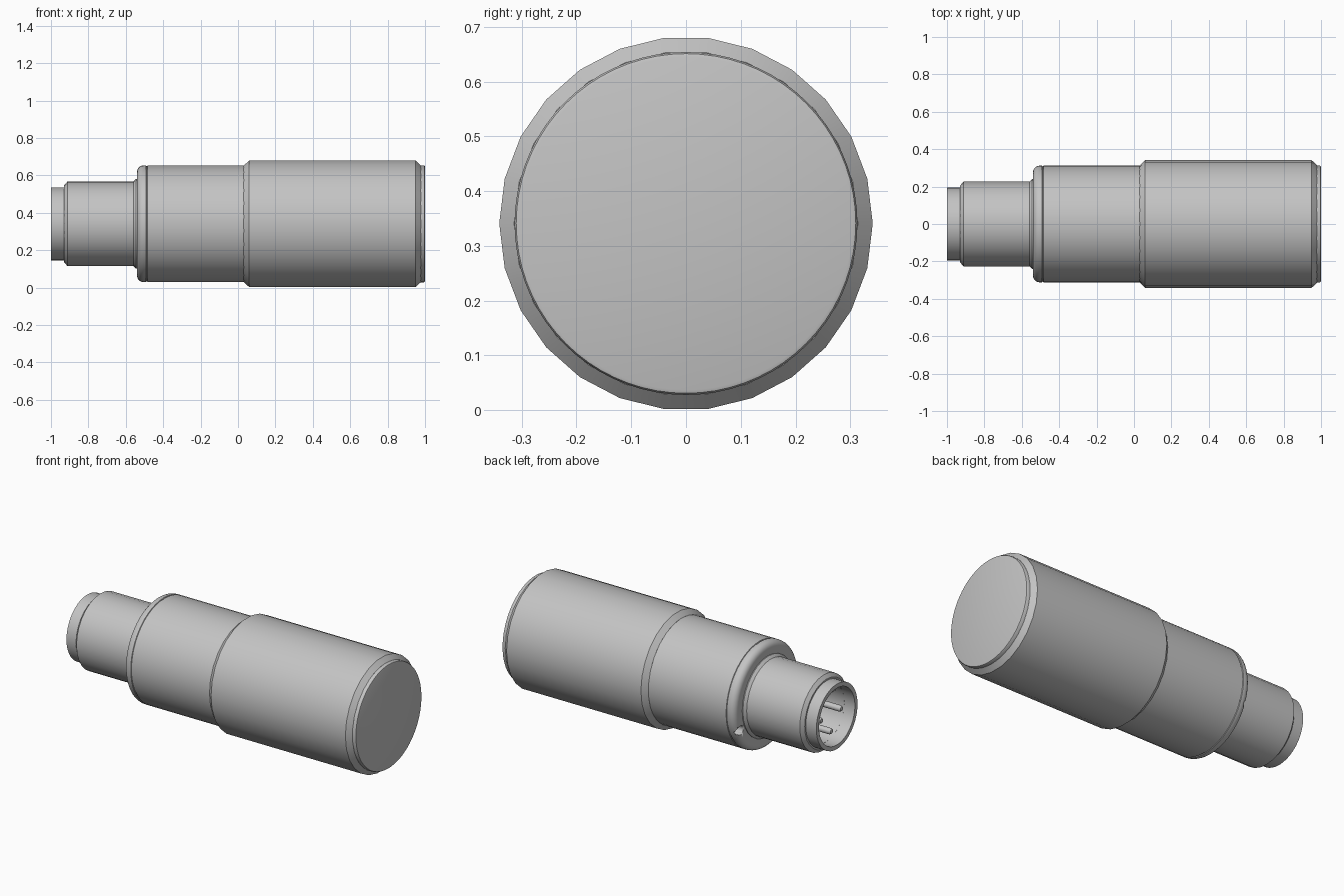
import bpy, bmesh, math
from mathutils import Matrix, Vector

if "Cube" in bpy.data.objects:
    bpy.data.objects.remove(bpy.data.objects["Cube"], do_unlink=True)

AXIS_Z = 0.341

metal = bpy.data.materials.new("Grey Metal")
metal.use_nodes = True
metal.diffuse_color = (0.55, 0.55, 0.55, 1)
metal.node_tree.nodes["Principled BSDF"].inputs["Base Color"].default_value = (0.55, 0.55, 0.55, 1)


def finish(name, bm, smooth=35):
    """Turn a bmesh into a shaded object."""
    bmesh.ops.recalc_face_normals(bm, faces=bm.faces)
    mesh = bpy.data.meshes.new(name)
    bm.to_mesh(mesh)
    bm.free()
    mesh.materials.append(metal)
    obj = bpy.data.objects.new(name, mesh)
    bpy.context.collection.objects.link(obj)
    bpy.ops.object.select_all(action='DESELECT')
    obj.select_set(True)
    bpy.context.view_layer.objects.active = obj
    bpy.ops.object.shade_smooth_by_angle(angle=math.radians(smooth))
    return obj


def lathe(name, profile, sides, y=0, z=0):
    """Revolve (x, radius) points about a line along x; ends on the axis close it."""
    bm = bmesh.new()
    rings = []
    for x, r in profile:
        if r == 0:
            rings.append([bm.verts.new((x, y, AXIS_Z + z))] * sides)
            continue
        angles = [math.tau * i / sides for i in range(sides)]
        rings.append([bm.verts.new((x, y + r * math.cos(a), AXIS_Z + z + r * math.sin(a)))
                      for a in angles])
    for a, b in zip(rings, rings[1:]):
        for i in range(sides):
            j = (i + 1) % sides
            corners = list(dict.fromkeys((a[i], a[j], b[j], b[i])))
            bm.faces.new(corners)
    return finish(name, bm)


def fillet(x, r, size, steps=5):
    """Rounded left shoulder from the end face to the outer wall."""
    return [(x + size * (1 - math.cos(t)), r - size * (1 - math.sin(t)))
            for t in (math.pi / 2 * i / steps for i in range(steps + 1))]


# Large outer sleeve with chamfered ends
lathe("outer_sleeve", [(0.03, 0), (0.03, 0.313), (0.06, 0.341), (0.95, 0.341),
                       (0.978, 0.314), (0.978, 0)], 26)

# Slightly raised end cap
lathe("end_cap", [(0.96, 0), (0.96, 0.313), (0.992, 0.313), (0.998, 0.31),
                  (1.0, 0.304), (1.0, 0)], 72)

# Middle body with a rounded rim and a fine groove
body = lathe("middle_body", [(-0.54, 0)] + fillet(-0.54, 0.312, 0.035) +
             [(-0.492, 0.312), (-0.490, 0.308), (-0.486, 0.308), (-0.484, 0.312),
              (0.05, 0.312), (0.05, 0)], 52)

# Screw hole in the rim of the body
angle = math.radians(-23)
cutter = lathe("screw_hole_cutter", [(-0.6, 0), (-0.6, 0.028), (-0.43, 0.028), (-0.43, 0)],
               16, 0.28 * math.cos(angle), 0.28 * math.sin(angle))
cutter.hide_render = True
cutter.hide_viewport = True
hole = body.modifiers.new("screw_hole", 'BOOLEAN')
hole.operation = 'DIFFERENCE'
hole.object = cutter

# Connector barrel and its hollow nose
lathe("connector_barrel", [(-0.62, 0), (-0.62, 0.17), (-0.93, 0.17), (-0.93, 0.205),
                           (-0.912, 0.226), (-0.56, 0.226), (-0.545, 0.24),
                           (-0.52, 0.24), (-0.52, 0)], 28)
lathe("connector_nose", [(-0.7, 0.17), (-1.0, 0.17), (-1.0, 0.195), (-0.9, 0.195),
                         (-0.7, 0.195), (-0.7, 0.17)], 40)

# Three contact pins with rounded tips
for name, y, z in (("left_pin", 0.095, 0), ("right_pin", -0.095, 0), ("lower_pin", 0, -0.1)):
    lathe(name, [(-0.61, 0), (-0.61, 0.018), (-0.955, 0.018), (-0.965, 0.013),
                 (-0.97, 0)], 12, y, z)

# Locating key inside the bore
bm = bmesh.new()
bmesh.ops.create_cube(bm, size=1, matrix=Matrix.Translation(Vector((-0.8, 0, AXIS_Z + 0.16)))
                      @ Matrix.Diagonal((0.36, 0.04, 0.03, 1)))
finish("locating_key", bm)
